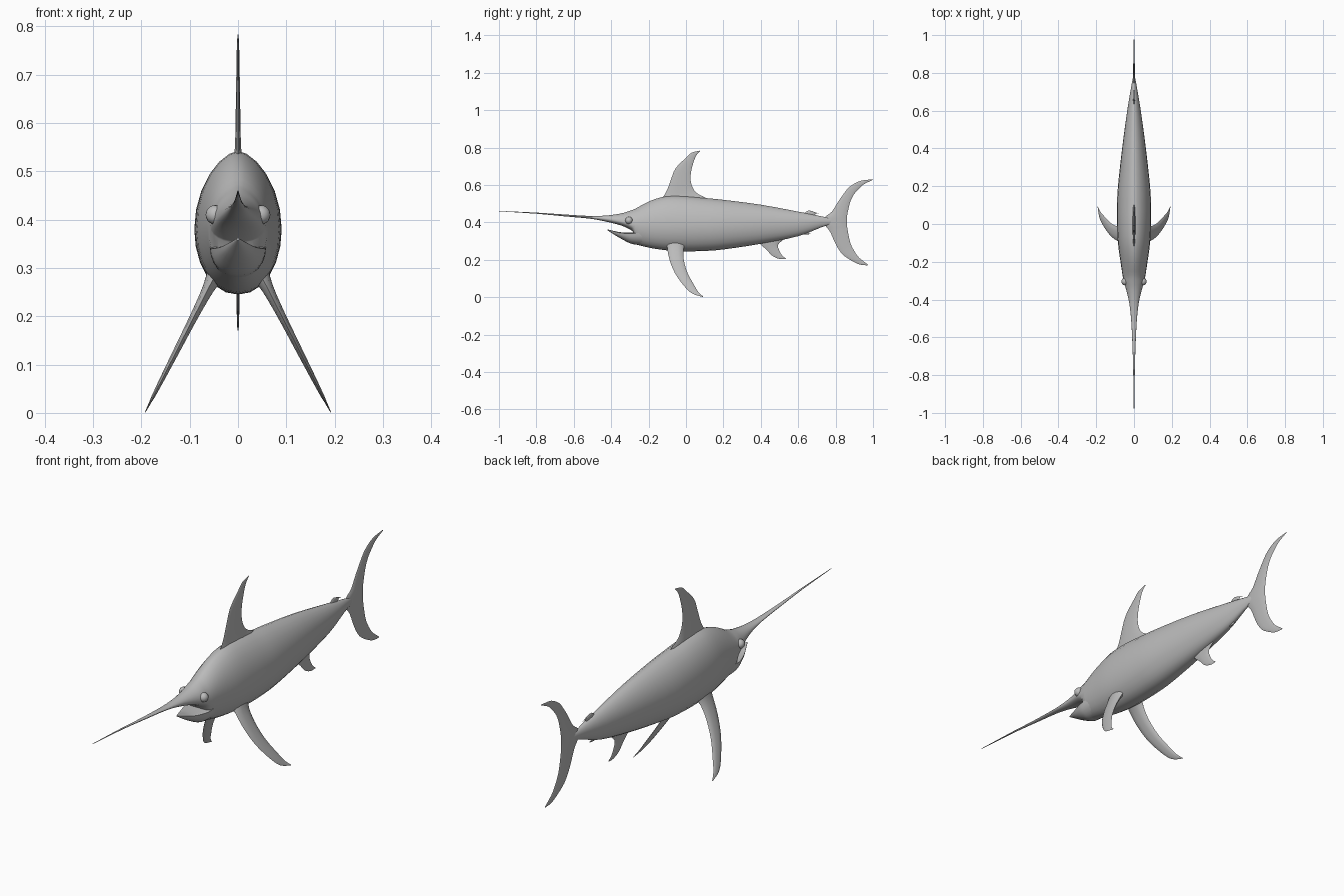
import bpy, bmesh, math
from mathutils import Vector

grey = bpy.data.materials.new("fish_grey")
grey.diffuse_color = (0.5, 0.5, 0.5, 1)


def smooth_rows(rows, steps=3):
    """Catmull-Rom interpolation between rows of numbers."""
    out = []
    for i in range(len(rows) - 1):
        p0, p1, p2 = rows[max(i - 1, 0)], rows[i], rows[i + 1]
        p3 = rows[min(i + 2, len(rows) - 1)]
        for s in range(steps):
            t = s / steps
            out.append([0.5 * (2 * b + (c - a) * t + (2 * a - 5 * b + 4 * c - d) * t * t
                               + (3 * b - a - 3 * c + d) * t ** 3)
                        for a, b, c, d in zip(p0, p1, p2, p3)])
    return out + [list(rows[-1])]


def loft(name, rings, angle=50):
    """Skin a list of closed rings and cap both ends."""
    bm = bmesh.new()
    vs = [[bm.verts.new(p) for p in ring] for ring in rings]
    n = len(vs[0])
    for a, b in zip(vs, vs[1:]):
        for i in range(n):
            j = (i + 1) % n
            bm.faces.new((a[i], a[j], b[j], b[i]))
    bm.faces.new(vs[0])
    bm.faces.new(vs[-1])
    bmesh.ops.recalc_face_normals(bm, faces=bm.faces)
    me = bpy.data.meshes.new(name)
    bm.to_mesh(me)
    bm.free()
    finish(bpy.data.objects.new(name, me), angle, link=True)


def finish(ob, angle, link=False):
    if link:
        bpy.context.collection.objects.link(ob)
    ob.data.materials.append(grey)
    bpy.ops.object.select_all(action='DESELECT')
    ob.select_set(True)
    bpy.context.view_layer.objects.active = ob
    bpy.ops.object.shade_smooth_by_angle(angle=math.radians(angle))


def body_ring(y, top, mid, bottom, width, n=24):
    """Oval section, slightly pinched towards the back ridge."""
    ring = []
    for k in range(n):
        a = 2 * math.pi * k / n
        c, s = math.cos(a), math.sin(a)
        power = 1.2 if s > 0 else 0.95
        x = math.copysign(abs(c) ** power, c) * width if abs(c) > 1e-6 else 0
        ring.append((x, y, mid + s * ((top - mid) if s > 0 else (mid - bottom))))
    return ring


def fin(name, rows, place, n=10):
    """Lens-section fin; rows hold lead y, z, trail y, z, half thickness."""
    rings = []
    for y1, z1, y2, z2, t in smooth_rows(rows):
        ring = []
        for k in range(n):
            a = 2 * math.pi * k / n
            f = (1 - math.cos(a)) / 2
            ring.append(place(y1 + (y2 - y1) * f, z1 + (z2 - z1) * f, t * math.sin(a)))
        rings.append(ring)
    loft(name, rings, 60)


def upright(y, z, off):
    return (off, y, z)


# Body with sword: y, top, mid, bottom, half width
head = [(-1.0, .461, .46, .459, .001), (-.8, .452, .449, .446, .004),
        (-.65, .442, .437, .432, .008), (-.51, .434, .427, .419, .015),
        (-.42, .437, .418, .402, .025), (-.35, .447, .405, .384, .041),
        (-.31, .458, .395, .367, .053), (-.285, .467, .385, .352, .058)]
trunk = [(-.27, .473, .385, .282, .061), (-.19, .515, .382, .263, .073),
         (-.1, .54, .38, .25, .085), (0, .54, .38, .245, .09),
         (.1, .53, .38, .247, .09), (.2, .52, .38, .255, .085),
         (.4, .494, .388, .285, .063), (.6, .457, .395, .326, .036),
         (.72, .433, .405, .372, .016), (.79, .418, .405, .395, .003)]
loft("body", [body_ring(*r) for r in smooth_rows(head) + smooth_rows(trunk)])

# Lower jaw
jaw = [(-.42, .362, .36, .357, .003), (-.385, .354, .351, .335, .02),
       (-.35, .347, .343, .314, .036), (-.3, .345, .34, .288, .053),
       (-.265, .347, .342, .281, .058), (-.2, .36, .35, .275, .06)]
loft("lower_jaw", [body_ring(*r) for r in smooth_rows(jaw)], 40)

# Dorsal fin
fin("dorsal_fin", [(-.15, .50, .13, .50, .014), (-.12, .54, .107, .53, .008),
                   (-.10, .575, .053, .56, .006), (-.08, .63, .027, .61, .005),
                   (-.055, .69, .027, .67, .004), (0, .745, .045, .735, .003),
                   (.03, .772, .058, .762, .002), (.075, .783, .077, .782, .001)], upright)

# Crescent tail, from lower tip to upper tip
fin("tail_fin", [(.97, .17, .973, .174, .001), (.92, .177, .945, .195, .002),
                 (.85, .217, .92, .217, .003), (.82, .25, .892, .26, .003),
                 (.797, .29, .877, .297, .004), (.77, .35, .864, .36, .005),
                 (.745, .382, .861, .39, .006), (.735, .405, .861, .405, .006),
                 (.745, .43, .861, .425, .006), (.78, .457, .864, .45, .005),
                 (.81, .505, .877, .505, .004), (.845, .555, .895, .545, .003),
                 (.875, .59, .92, .575, .003), (.93, .621, .95, .603, .002),
                 (1.0, .63, 1.0, .627, .001)], upright)

# Anal fin
fin("anal_fin", [(.37, .33, .56, .35, .008), (.39, .29, .53, .315, .006),
                 (.43, .254, .492, .28, .004), (.46, .222, .502, .243, .003),
                 (.5, .204, .517, .22, .002), (.533, .204, .535, .206, .001)], upright)

# Small finlets ahead of the tail
fin("upper_finlet", [(.61, .435, .69, .425, .006), (.635, .452, .69, .438, .004),
                     (.66, .463, .697, .447, .003), (.71, .446, .712, .445, .001)], upright)
fin("lower_finlet", [(.585, .355, .67, .38, .006), (.60, .342, .655, .357, .004),
                     (.63, .334, .655, .344, .003), (.664, .337, .666, .339, .001)], upright)

# Paired pectoral fins and eyes
pectoral = [(-.10, .295, -.002, .295, .022), (-.10, .26, -.013, .255, .013),
            (-.088, .2, -.012, .2, .009), (-.06, .13, .008, .13, .007),
            (-.012, .062, .045, .062, .005), (.032, .02, .066, .028, .003),
            (.09, .001, .092, .003, .001)]
for side, sx in (("right", 1), ("left", -1)):
    fin(side + "_pectoral_fin", pectoral,
        lambda y, z, off: (sx * (.055 + (.27 - z) * .51 + off * .89), y, z + off * .455 * (z > .03)))
    bpy.ops.mesh.primitive_uv_sphere_add(segments=16, ring_count=10, radius=.02,
                                         location=(sx * .047, -.305, .41))
    eye = bpy.context.object
    eye.name = side + "_eye"
    finish(eye, 60)
